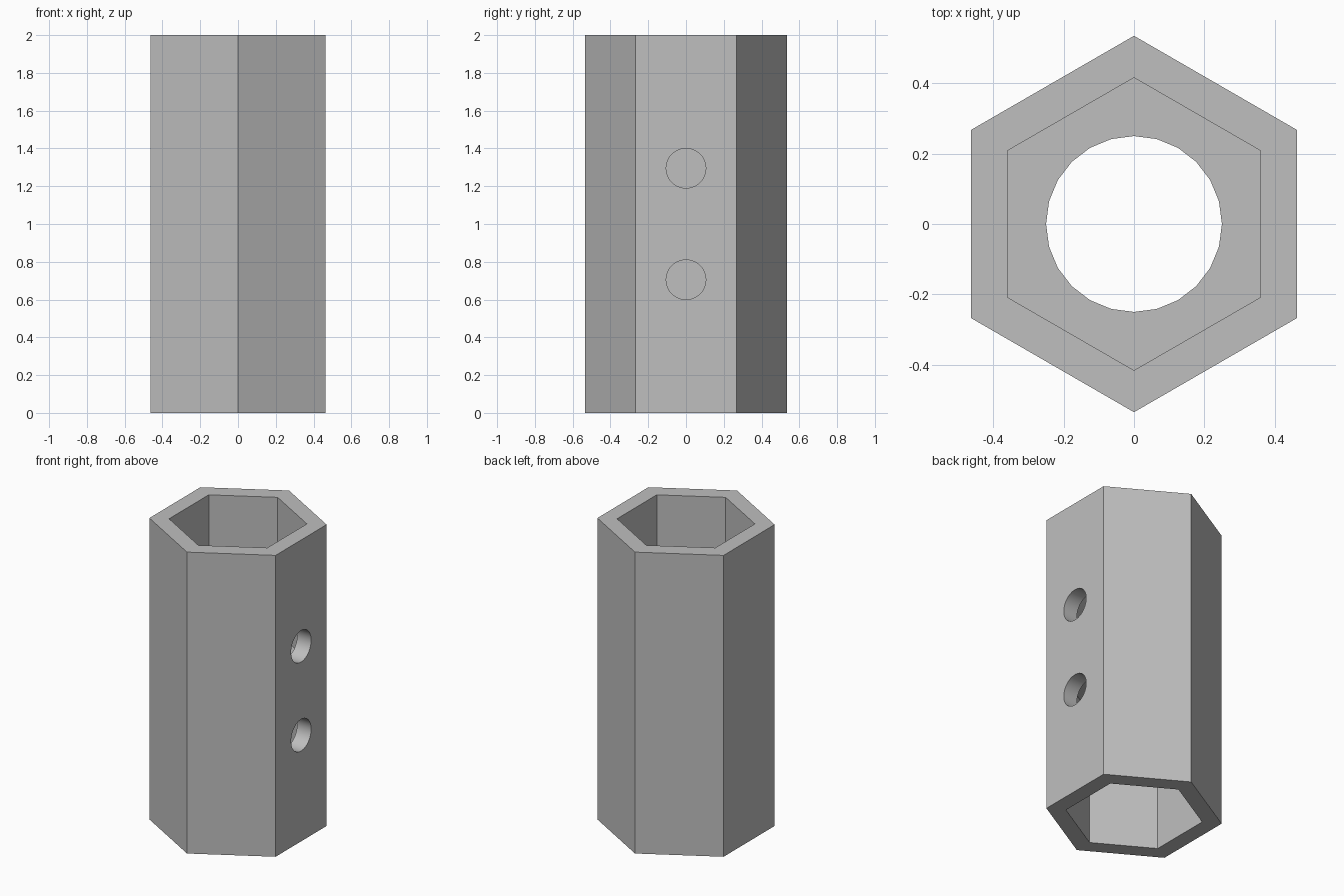
import bpy
import math

if "Cube" in bpy.data.objects:
    bpy.data.objects.remove(bpy.data.objects["Cube"], do_unlink=True)

HEIGHT = 2.0
OUTER_R = 0.535
SOCKET_R = 0.416
BORE_R = 0.25
WEB_HALF = 0.1      # half thickness of the inner partition
HOLE_R = 0.105


def prism(name, sides, radius, z0, z1):
    """Upright prism with one corner pointing to +y."""
    bpy.ops.mesh.primitive_cylinder_add(
        vertices=sides, radius=radius, depth=z1 - z0, location=(0, 0, (z0 + z1) / 2))
    obj = bpy.context.object
    obj.name = name
    return obj


def cut(body, cutter):
    """Subtract the cutter from the body and discard it."""
    cutter.hide_render = True
    mod = body.modifiers.new("cut", "BOOLEAN")
    mod.operation = "DIFFERENCE"
    mod.solver = "EXACT"
    mod.object = cutter
    bpy.context.view_layer.objects.active = body
    bpy.ops.object.modifier_apply(modifier=mod.name)
    bpy.data.objects.remove(cutter, do_unlink=True)


# Hexagonal sleeve
sleeve = prism("hex_sleeve", 6, OUTER_R, 0, HEIGHT)
mid = HEIGHT / 2

# Hexagonal sockets at both ends, leaving a partition in the middle
cut(sleeve, prism("top_socket", 6, SOCKET_R, mid + WEB_HALF, HEIGHT + 0.2))
cut(sleeve, prism("bottom_socket", 6, SOCKET_R, -0.2, mid - WEB_HALF))

# Round bore through the partition
cut(sleeve, prism("centre_bore", 24, BORE_R, mid - 0.3, mid + 0.3))

# Two screw holes through the left wall
for z in (0.705, 1.295):
    bpy.ops.mesh.primitive_cylinder_add(
        vertices=48, radius=HOLE_R, depth=0.4,
        location=(0.42, 0, z), rotation=(0, math.pi / 2, 0))
    cut(sleeve, bpy.context.object)

# Plain grey metal
grey = bpy.data.materials.new("light_grey")
grey.use_nodes = True
colour = (0.52, 0.52, 0.52, 1)
grey.diffuse_color = colour
grey.node_tree.nodes["Principled BSDF"].inputs["Base Color"].default_value = colour
sleeve.data.materials.clear()
sleeve.data.materials.append(grey)

# Smooth hole walls, crisp hex edges
bpy.ops.object.select_all(action="DESELECT")
sleeve.select_set(True)
bpy.context.view_layer.objects.active = sleeve
bpy.ops.object.shade_smooth_by_angle(angle=math.radians(30))
